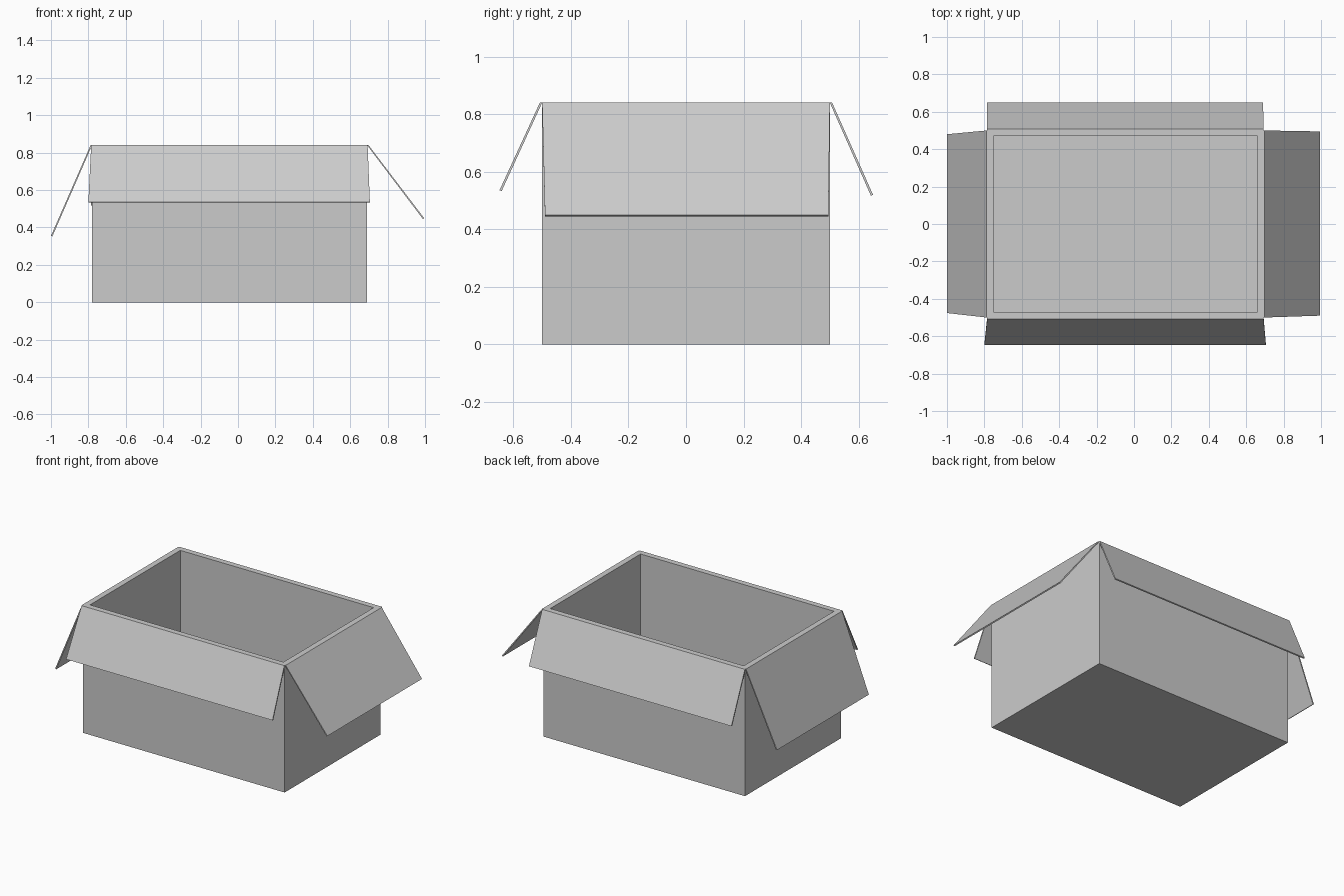
import bpy
from mathutils import Vector

if "Cube" in bpy.data.objects:
    bpy.data.objects.remove(bpy.data.objects["Cube"])

X0, X1, Y, H = -0.78, 0.69, 0.50, 0.84
WALL, CARD = 0.03, 0.008


def make_mesh(name, verts, faces):
    mesh = bpy.data.meshes.new(name)
    mesh.from_pydata([tuple(v) for v in verts], [], faces)
    obj = bpy.data.objects.new(name, mesh)
    bpy.context.collection.objects.link(obj)
    return obj


def ring(inset, z):
    a, b, c = X0 + inset, X1 - inset, Y - inset
    return [(a, -c, z), (b, -c, z), (b, c, z), (a, c, z)]


# Open box: outer walls, rim, inner walls and floor from stacked rings
rings = [ring(0, 0), ring(0, H), ring(WALL, H), ring(WALL, WALL)]
verts = [v for r in rings for v in r]
faces = [(3, 2, 1, 0), (12, 13, 14, 15)]
for k in range(3):
    for i in range(4):
        j = (i + 1) % 4
        faces.append((4 * k + i, 4 * k + j, 4 * k + 4 + j, 4 * k + 4 + i))
make_mesh("box_body", verts, faces)


# Folded flap: thin tapered card hanging from a rim edge
def flap(name, hinge_a, hinge_b, tip_b, tip_a):
    outer = [Vector(p) for p in (hinge_a, hinge_b, tip_b, tip_a)]
    n = (outer[1] - outer[0]).cross(outer[3] - outer[0]).normalized()
    if n.z < 0:
        n = -n
    inner = [p - n * CARD for p in outer]
    # keep the hinge edge flush with the rim
    for i in (0, 1):
        side = Vector((n.x, n.y, 0)).normalized()
        inner[i] = outer[i] - side * CARD
    obj = make_mesh(name, outer + inner, [(0, 1, 2, 3), (7, 6, 5, 4)] +
                    [(i, i + 4, (i + 1) % 4 + 4, (i + 1) % 4) for i in range(4)])
    # hinge order decides winding; make normals face outwards
    if obj.data.polygons[0].normal.dot(n) < 0:
        obj.data.flip_normals()


E = 0.008
flap("front_flap", (X0 - .005, -Y - E, H), (X1 + .003, -Y - E, H),
     (0.705, -0.648, 0.536), (-0.80, -0.648, 0.536))
flap("back_flap", (X1 + .003, Y + E, H), (X0 - .005, Y + E, H),
     (-0.786, 0.65, 0.52), (0.69, 0.65, 0.52))
flap("right_flap", (X1 + E, -Y, H), (X1 + E, Y, H),
     (0.995, 0.495, 0.45), (0.995, -0.49, 0.45))
flap("left_flap", (X0 - E, Y, H), (X0 - E, -Y, H),
     (-1.0, -0.476, 0.355), (-1.0, 0.48, 0.355))
